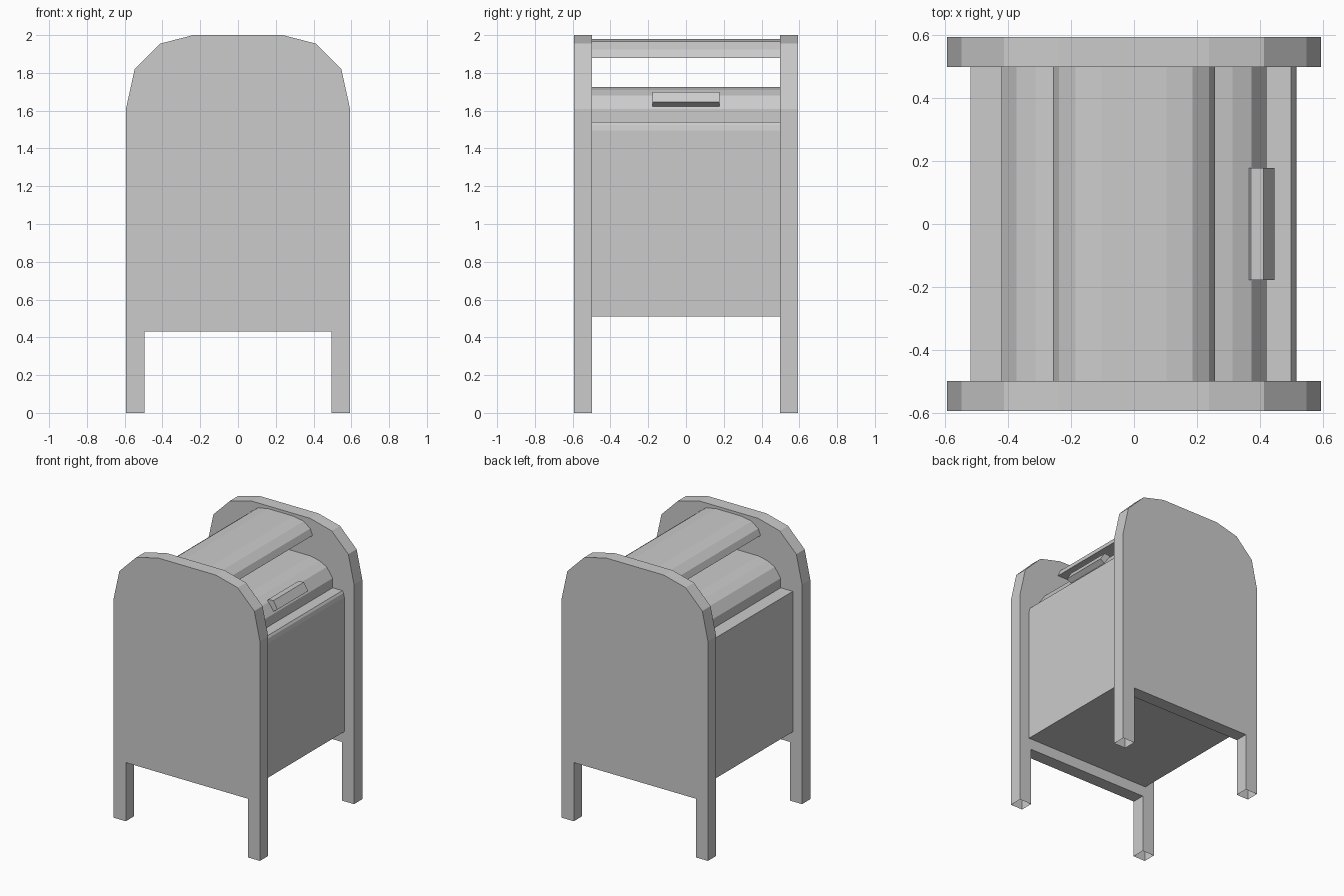
import bpy, bmesh

if "Cube" in bpy.data.objects:
    bpy.data.objects.remove(bpy.data.objects["Cube"])


def extrude_profile(name, points, y0, y1, open_base=False):
    """Extrude a closed (x, z) outline along y into a flat-shaded solid."""
    bm = bmesh.new()
    face = bm.faces.new([bm.verts.new((x, y0, z)) for x, z in points])
    ext = bmesh.ops.extrude_face_region(bm, geom=[face], use_keep_orig=True)
    verts = [g for g in ext["geom"] if isinstance(g, bmesh.types.BMVert)]
    bmesh.ops.translate(bm, verts=verts, vec=(0, y1 - y0, 0))
    bmesh.ops.recalc_face_normals(bm, faces=bm.faces[:])
    if open_base:
        feet = [f for f in bm.faces if all(v.co.z < 0.001 for v in f.verts)]
        bmesh.ops.delete(bm, geom=feet, context="FACES")
    mesh = bpy.data.meshes.new(name)
    bm.to_mesh(mesh)
    bm.free()
    obj = bpy.data.objects.new(name, mesh)
    bpy.context.collection.objects.link(obj)
    return obj


def mirrored(half):
    """Complete a right-hand half outline with its mirror image in x."""
    return half + [(-x, z) for x, z in reversed(half)]


INNER, OUTER = 0.497, 0.593

# Side panels with legs and rounded tops, feet open underneath
panel = mirrored([(0.495, 0.43), (0.495, 0), (0.593, 0), (0.593, 1.61),
                  (0.547, 1.82), (0.412, 1.955), (0.237, 2.0)])
extrude_profile("front_side_panel", panel, -OUTER, -INNER, open_base=True)
extrude_profile("rear_side_panel", panel, INNER, OUTER, open_base=True)

# Box body with a bevelled ledge below the door
body = [(-0.518, 0.51), (0.514, 0.51), (0.514, 1.495), (0.508, 1.525),
        (0.498, 1.54), (-0.518, 1.54)]
extrude_profile("body", body, -INNER, INNER)

# Rounded door drum on top of the body
drum = mirrored([(0.42, 1.54), (0.42, 1.61), (0.372, 1.68),
                 (0.312, 1.71), (0.24, 1.725)])
extrude_profile("door_drum", drum, -INNER, INNER)

# Hood spanning the panels, with an open slot beneath it
hood = mirrored([(0.257, 1.88), (0.238, 1.925), (0.185, 1.965), (0.103, 1.98)])
extrude_profile("hood", hood, -INNER, INNER)

# Door handle on the right-hand side
handle = [(0.36, 1.675), (0.37, 1.70), (0.41, 1.70), (0.445, 1.645), (0.41, 1.62)]
extrude_profile("door_handle", handle, -0.177, 0.177)
